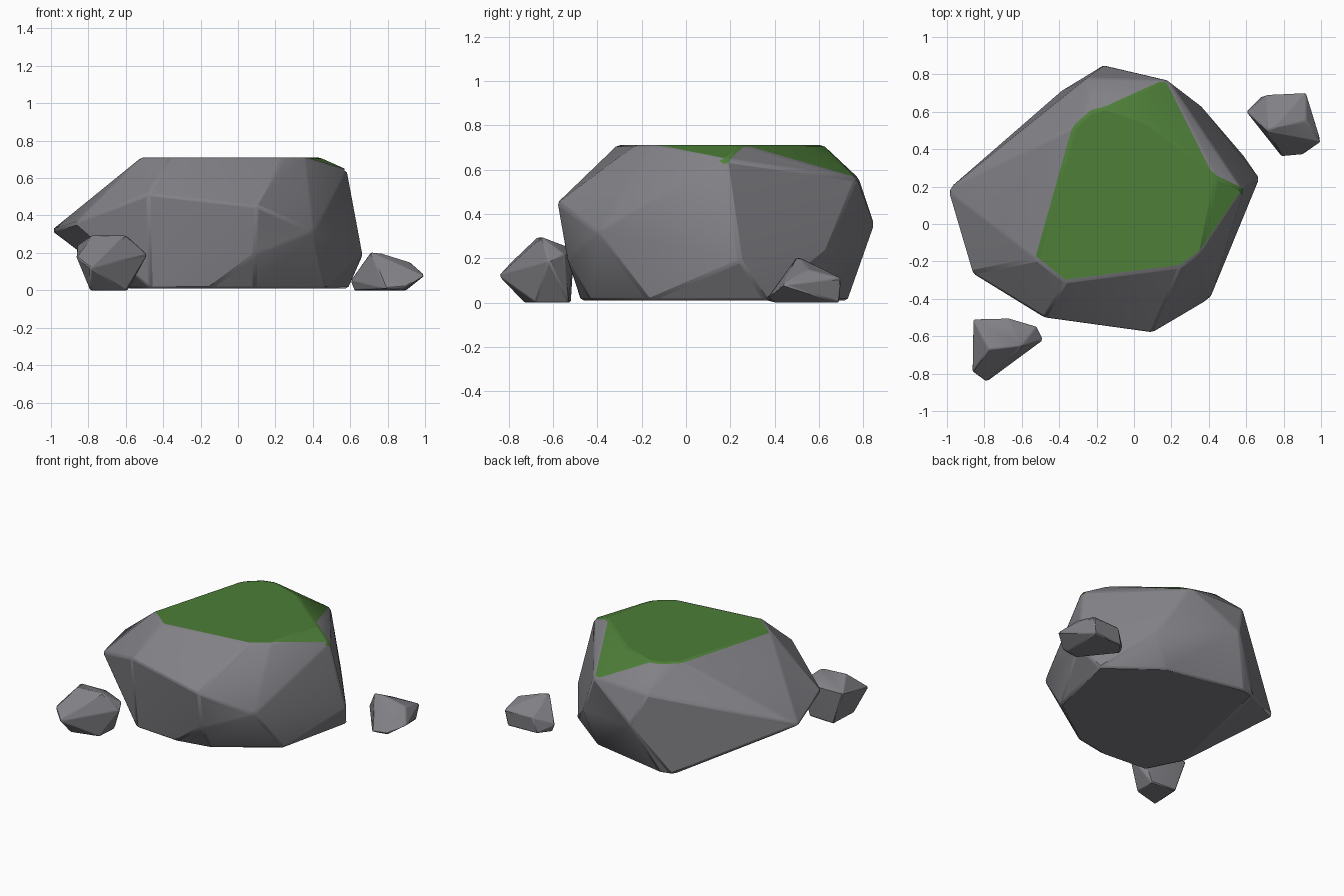
import bpy, bmesh, math

if "Cube" in bpy.data.objects:
    bpy.data.objects.remove(bpy.data.objects["Cube"])


def material(name, rgb):
    m = bpy.data.materials.new(name)
    m.diffuse_color = (*rgb, 1)
    m.use_nodes = True
    m.node_tree.nodes["Principled BSDF"].inputs["Base Color"].default_value = m.diffuse_color
    return m


GREY = material("stone_grey", (0.22, 0.22, 0.24))
GREEN = material("moss_green", (0.075, 0.21, 0.04))


def rock(name, points, bevel, mossy=False):
    """Faceted stone: convex hull of a few corner points with softened edges."""
    bm = bmesh.new()
    for p in points:
        bm.verts.new(p)
    bmesh.ops.convex_hull(bm, input=bm.verts)
    loose = [v for v in bm.verts if not v.link_faces]
    bmesh.ops.delete(bm, geom=loose, context='VERTS')
    bmesh.ops.dissolve_limit(bm, angle_limit=math.radians(4), verts=bm.verts, edges=bm.edges)
    bmesh.ops.recalc_face_normals(bm, faces=bm.faces)
    # moss covers the high, nearly level faces
    for f in bm.faces:
        if mossy and f.normal.z > 0.82 and f.calc_center_median().z > 0.62:
            f.material_index = 1
    me = bpy.data.meshes.new(name)
    bm.to_mesh(me)
    bm.free()
    ob = bpy.data.objects.new(name, me)
    bpy.context.collection.objects.link(ob)
    me.materials.append(GREY)
    if mossy:
        me.materials.append(GREEN)
    mod = ob.modifiers.new("soft_edges", 'BEVEL')
    mod.width, mod.segments = bevel, 1
    mod.limit_method, mod.angle_limit = 'ANGLE', math.radians(15)
    bpy.context.view_layer.objects.active = ob
    ob.select_set(True)
    bpy.ops.object.shade_smooth_by_angle(angle=math.radians(20))
    ob.select_set(False)
    return ob


# Main boulder: flat top, widest corners, then the flat base
top = [(x, y, 0.71) for x, y in (
    (-0.52, -0.19), (-0.37, -0.31), (0.25, -0.23), (0.36, -0.15), (0.44, 0.25),
    (0.08, 0.54), (-0.15, 0.62), (-0.23, 0.60), (-0.32, 0.52))]
middle = [
    (0.585, 0.18, 0.645), (-1.0, 0.18, 0.32), (-0.87, -0.26, 0.36), (-0.48, -0.50, 0.515),
    (0.10, -0.58, 0.45), (0.405, -0.40, 0.315), (0.09, -0.535, 0.19), (0.67, 0.245, 0.19),
    (0.18, 0.77, 0.56), (-0.25, 0.78, 0.56), (-0.16, 0.85, 0.35), (0.35, 0.64, 0.24)]
base = [(x, y, 0.01) for x, y in (
    (-0.59, -0.21), (-0.47, -0.45), (-0.15, -0.475), (0.09, -0.43), (0.47, -0.17),
    (0.59, 0.36), (0.25, 0.62), (-0.31, 0.73), (-0.39, 0.71))]
rock("mossy_boulder", top + middle + base, 0.012, mossy=True)

# Small stone at the back right
rock("back_pebble", [
    (0.60, 0.60, 0.05), (0.62, 0.60, 0.0), (0.71, 0.50, 0.205), (0.76, 0.52, 0.20),
    (0.71, 0.69, 0.11), (0.92, 0.70, 0.11), (0.92, 0.55, 0.15), (0.90, 0.69, 0.0),
    (1.0, 0.44, 0.08), (0.90, 0.37, 0.02), (0.79, 0.36, 0.01), (0.88, 0.40, 0.0),
    (0.68, 0.68, 0.0)], 0.006)

# Small stone at the front left
rock("front_pebble", [
    (-0.79, -0.845, 0.12), (-0.865, -0.79, 0.18), (-0.78, -0.67, 0.295), (-0.60, -0.65, 0.295),
    (-0.86, -0.51, 0.24), (-0.67, -0.505, 0.24), (-0.52, -0.55, 0.22), (-0.485, -0.62, 0.19),
    (-0.79, -0.73, 0.0), (-0.60, -0.68, 0.0), (-0.78, -0.52, 0.0), (-0.59, -0.53, 0.0)], 0.006)
